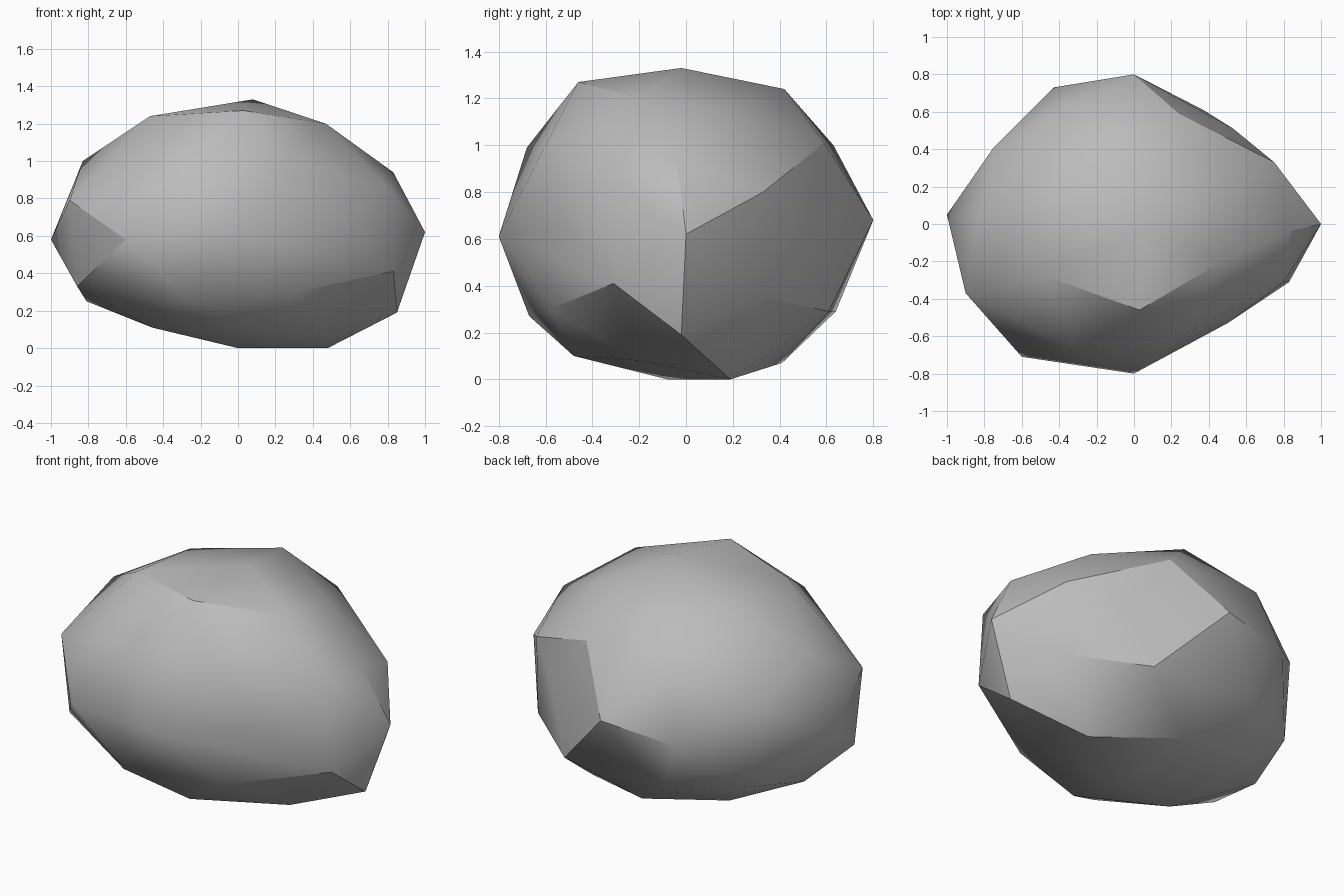
import bpy
import bmesh
from math import radians

# Remove the default cube only
default_cube = bpy.data.objects.get("Cube")
if default_cube:
    bpy.data.objects.remove(default_cube, do_unlink=True)


def make_material(name, colour):
    """One flat colour, shown in the viewport and in a render."""
    material = bpy.data.materials.new(name)
    material.use_nodes = True
    material.diffuse_color = colour
    shader = next(n for n in material.node_tree.nodes if n.type == "BSDF_PRINCIPLED")
    shader.inputs["Base Color"].default_value = colour
    shader.inputs["Roughness"].default_value = 1
    return material


def chiselled_stone(name, tiers, material, crease_angle):
    """Stretch a faceted skin around the corner points of every tier."""
    bm = bmesh.new()
    for tier in tiers:
        for corner in tier:
            bm.verts.new(corner)
    bmesh.ops.convex_hull(bm, input=bm.verts[:])

    # Corners that ended up inside the skin are not needed
    loose = [v for v in bm.verts if not v.link_faces]
    bmesh.ops.delete(bm, geom=loose, context="VERTS")
    bmesh.ops.recalc_face_normals(bm, faces=bm.faces[:])

    mesh = bpy.data.meshes.new(name)
    bm.to_mesh(mesh)
    bm.free()
    mesh.materials.append(material)
    stone = bpy.data.objects.new(name, mesh)
    bpy.context.collection.objects.link(stone)

    # Soft facets with a few hard creases
    bpy.ops.object.select_all(action="DESELECT")
    stone.select_set(True)
    bpy.context.view_layer.objects.active = stone
    bpy.ops.object.shade_smooth_by_angle(angle=radians(crease_angle))
    return stone


# Corner points of the boulder, tier by tier from the top down
crown = [(.08, -.02, 1.33), (.03, -.46, 1.27), (.47, -.2, 1.2),
         (.46, .19, 1.14), (0, .42, 1.24), (-.45, .2, 1.2), (-.47, -.28, 1.24)]
shoulder = [(.83, -.04, .94), (.75, .33, .8), (.24, .59, 1.01),
            (-.33, .63, 1), (-.75, .41, .82), (-.83, .02, 1),
            (-.9, -.37, .79), (-.3, -.68, .99), (.25, -.6, 1), (.8, -.31, .86)]
belly = [(1, 0, .62), (.53, .51, .65), (0, .8, .68), (-.43, .73, .62),
         (-1, .05, .58), (-.6, -.71, .58), (0, -.8, .61), (.5, -.53, .65)]
hip = [(.85, -.02, .19), (.74, .33, .35), (.37, .61, .29),
       (-.3, .64, .29), (-.72, .4, .33), (-.81, .05, .25),
       (-.86, -.35, .33), (-.28, -.67, .27), (.31, -.58, .3), (.83, -.31, .41)]
base = [(.48, .19, 0), (0, .41, .07), (-.46, .25, .12), (-.46, -.25, .11),
        (.02, -.48, .1), (.48, -.2, .08), (0, -.08, 0)]

stone_grey = make_material("stone grey", (.5, .5, .5, 1))
chiselled_stone("boulder", [crown, shoulder, belly, hip, base], stone_grey, 30)
